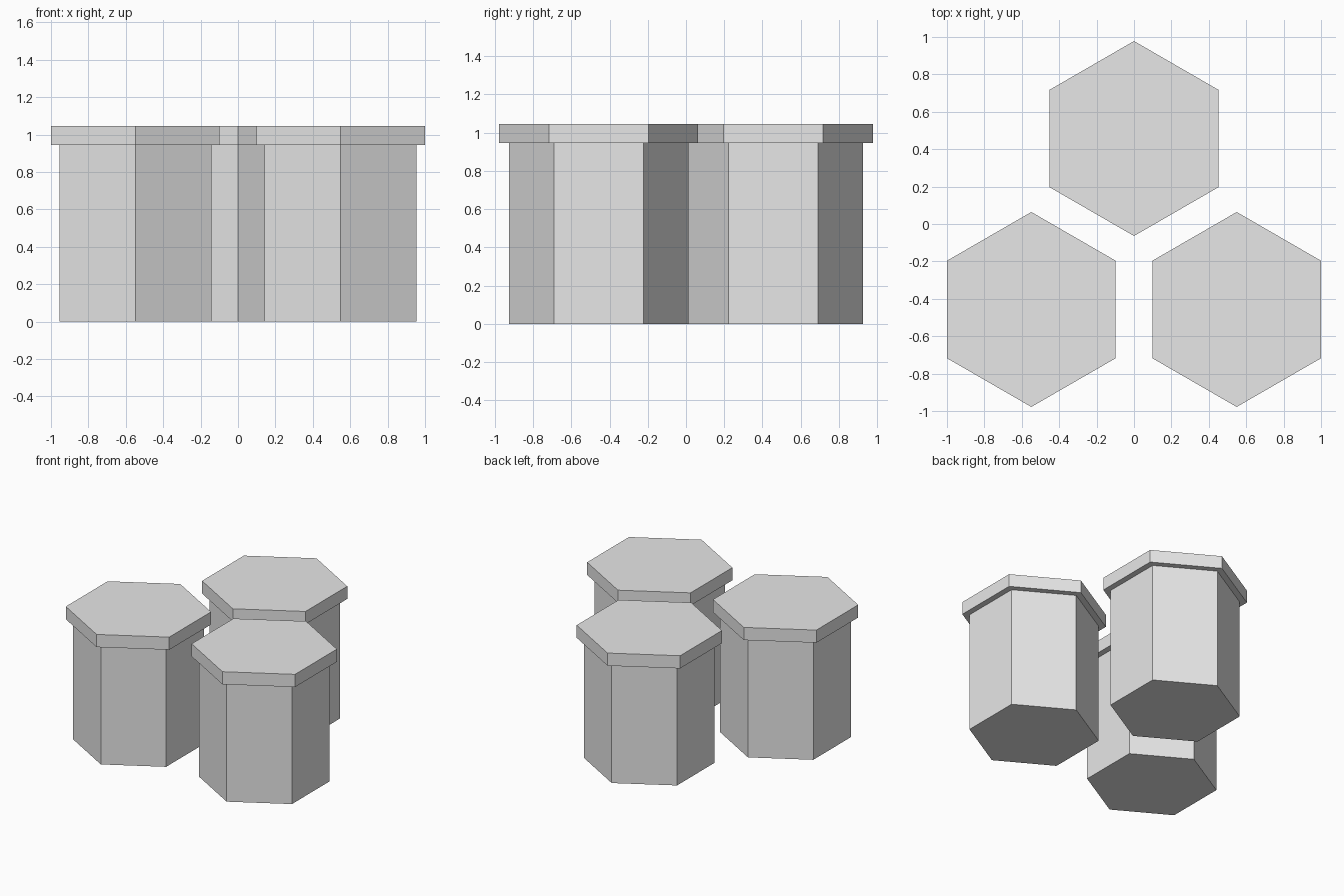
import bpy
from math import pi

cube = bpy.data.objects.get("Cube")
if cube:
    bpy.data.objects.remove(cube, do_unlink=True)

grey = bpy.data.materials.new("light_grey")
grey.use_nodes = True
COLOR = (0.8, 0.8, 0.8, 1)
grey.diffuse_color = COLOR
grey.node_tree.nodes["Principled BSDF"].inputs["Base Color"].default_value = COLOR


def hex_prism(name, x, y, radius, bottom, top):
    """Flat-shaded hexagonal prism with corners pointing along y."""
    bpy.ops.mesh.primitive_cylinder_add(
        vertices=6, radius=radius, depth=top - bottom,
        location=(x, y, (bottom + top) / 2))
    obj = bpy.context.object
    obj.name = name
    # Keep a corner on the y axis
    if abs(obj.data.vertices[0].co.x) > radius / 4:
        obj.rotation_euler.z = pi / 6
    obj.data.materials.append(grey)
    return obj


# Three columns, each with a wider cap slab
columns = {"back": (0, 0.457), "left": (0.549, -0.457), "right": (-0.549, -0.457)}
for side, (x, y) in columns.items():
    hex_prism(side + "_column", x, y, 0.469, 0, 0.945)
    hex_prism(side + "_cap", x, y, 0.521, 0.945, 1.045)
